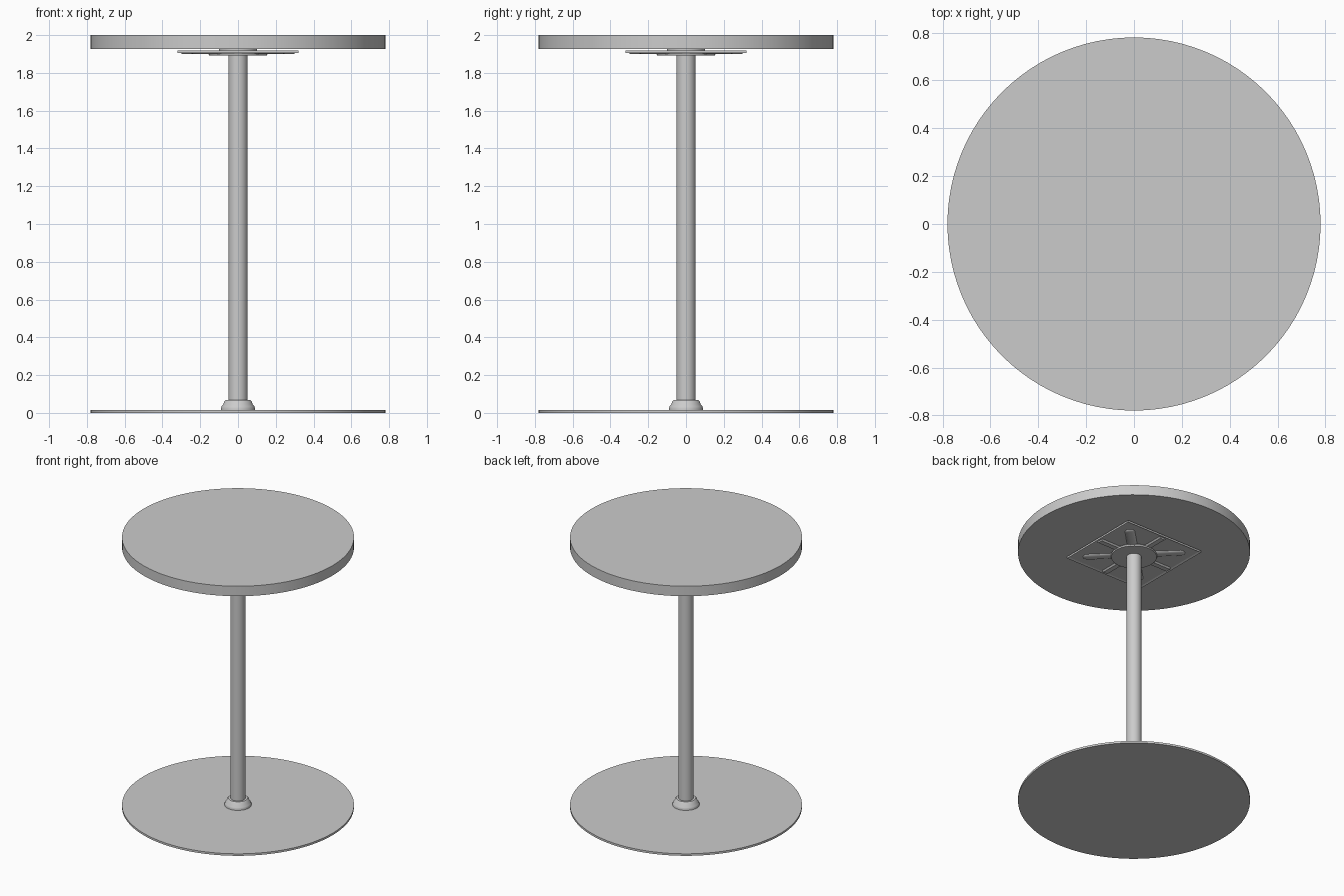
import bpy
import bmesh
import math
from mathutils import Matrix, Vector

cube = bpy.data.objects.get("Cube")
if cube:
    bpy.data.objects.remove(cube, do_unlink=True)

grey = bpy.data.materials.new("plain grey")
grey.use_nodes = True
colour = (0.6, 0.6, 0.6, 1)
grey.diffuse_color = colour
grey.node_tree.nodes["Principled BSDF"].inputs["Base Color"].default_value = colour


def finish(name, bm, smooth=True):
    """Turn a bmesh into a named object with the grey material."""
    bmesh.ops.recalc_face_normals(bm, faces=bm.faces)
    mesh = bpy.data.meshes.new(name)
    bm.to_mesh(mesh)
    bm.free()
    mesh.materials.append(grey)
    obj = bpy.data.objects.new(name, mesh)
    bpy.context.collection.objects.link(obj)
    if smooth:
        bpy.ops.object.select_all(action='DESELECT')
        obj.select_set(True)
        bpy.context.view_layer.objects.active = obj
        bpy.ops.object.shade_smooth_by_angle(angle=math.radians(30))
    return obj


def lathe(name, profile, steps):
    """Spin a (radius, height) profile around the z axis."""
    bm = bmesh.new()
    verts = [bm.verts.new((r, 0, z)) for r, z in profile]
    edges = [bm.edges.new(pair) for pair in zip(verts, verts[1:])]
    bmesh.ops.spin(bm, geom=verts + edges, cent=(0, 0, 0), axis=(0, 0, 1),
                   angle=math.tau, steps=steps)
    bmesh.ops.remove_doubles(bm, verts=bm.verts, dist=0.0001)
    return finish(name, bm)


def bottom_face(bm):
    bm.normal_update()
    return min(bm.faces, key=lambda f: f.calc_center_median().z)


def box(size, centre):
    bm = bmesh.new()
    bmesh.ops.create_cube(bm, size=1, matrix=Matrix.Translation(centre)
                          @ Matrix.Diagonal((*size, 1)))
    return bm


# Round top and base
lathe("table_top", [(0, 2), (0.78, 2), (0.78, 1.926), (0, 1.926)], 96)
lathe("base_plate", [(0, 0.015), (0.78, 0.015), (0.78, 0), (0, 0)], 96)

# Post and the collar at its foot
lathe("post", [(0, 1.9), (0.051, 1.9), (0.051, 0.01), (0, 0.01)], 48)
lathe("foot_collar", [(0.05, 0.067), (0.066, 0.067), (0.073, 0.06),
                      (0.078, 0.045), (0.087, 0.034), (0.09, 0.025),
                      (0.09, 0.012)], 48)

# Round hub between post and mounting plate
lathe("mount_hub", [(0, 1.926), (0.1, 1.926), (0.1, 1.912), (0.148, 1.91),
                    (0.156, 1.902), (0.153, 1.892), (0, 1.892)], 48)

# Square mounting plate with a lowered rim
bm = box((0.64, 0.64, 0.013), Vector((0, 0, 1.9115)))
face = bottom_face(bm)
bmesh.ops.inset_individual(bm, faces=[face], thickness=0.02)
bmesh.ops.translate(bm, verts=face.verts, vec=(0, 0, 0.005))
finish("mounting_plate", bm, smooth=False)

for i in range(4):
    # Straight pressed rib towards the middle of each side
    bm = box((0.17, 0.06, 0.012), Vector((0.215, 0, 1.906)))
    face = bottom_face(bm)
    for v in face.verts:
        v.co.y *= 0.6
    bmesh.ops.rotate(bm, verts=bm.verts, matrix=Matrix.Rotation(i * math.pi / 2, 3, 'Z'))
    finish(f"side_rib_{i + 1}", bm, smooth=False)

    # Rounded pressed rib towards each corner
    bm = bmesh.new()
    bmesh.ops.create_uvsphere(bm, u_segments=24, v_segments=12, radius=1)
    for v in bm.verts:
        shift = 0.1 if v.co.x > 0 else -0.1
        v.co = Vector((0.21 + shift + v.co.x * 0.035, v.co.y * 0.035,
                       1.911 + v.co.z * (0.012 if v.co.z < 0 else 0.004)))
    bmesh.ops.rotate(bm, verts=bm.verts,
                     matrix=Matrix.Rotation((i + 0.5) * math.pi / 2, 3, 'Z'))
    finish(f"corner_rib_{i + 1}", bm)
